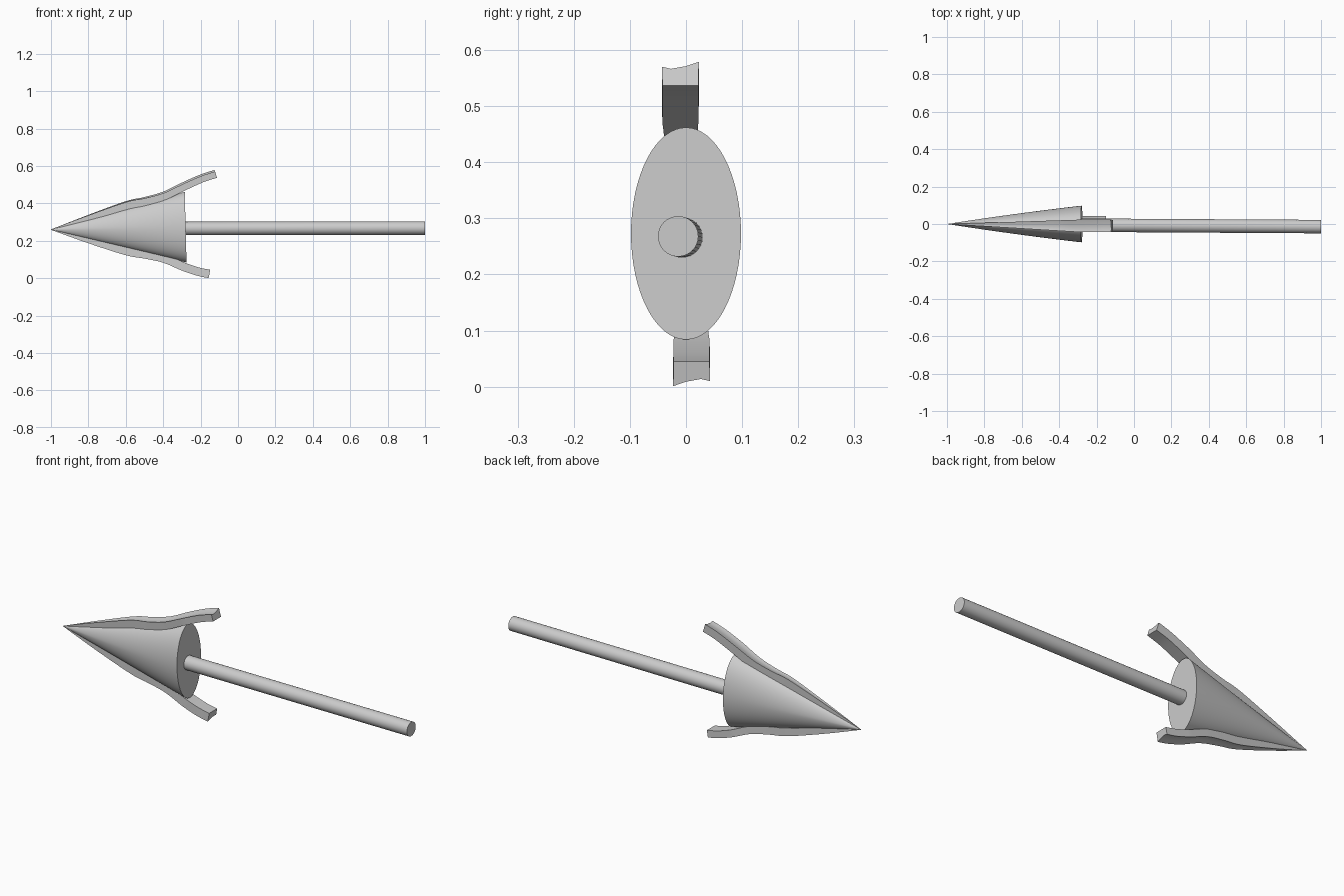
import bpy, math
from mathutils import Vector

if "Cube" in bpy.data.objects:
    bpy.data.objects.remove(bpy.data.objects["Cube"])


def make(name, verts, faces, angle=35):
    me = bpy.data.meshes.new(name)
    me.from_pydata(verts, [], faces)
    me.update()
    ob = bpy.data.objects.new(name, me)
    bpy.context.collection.objects.link(ob)
    bpy.ops.object.select_all(action='DESELECT')
    ob.select_set(True)
    bpy.context.view_layer.objects.active = ob
    bpy.ops.object.mode_set(mode='EDIT')
    bpy.ops.mesh.select_all(action='SELECT')
    bpy.ops.mesh.normals_make_consistent(inside=False)
    bpy.ops.object.mode_set(mode='OBJECT')
    bpy.ops.object.shade_smooth_by_angle(angle=math.radians(angle))
    return ob


def skin(name, rings, angle=35):
    # bridge equal-sized rings and cap both ends
    n = len(rings[0])
    verts = [p for r in rings for p in r]
    faces = [(k * n + i, k * n + (i + 1) % n, (k + 1) * n + (i + 1) % n, (k + 1) * n + i)
             for k in range(len(rings) - 1) for i in range(n)]
    faces += [tuple(range(n)), tuple(range(len(verts) - n, len(verts)))]
    return make(name, verts, faces, angle)


def smooth_path(keys, steps=6):
    # Catmull-Rom interpolation of key rows
    pts = [Vector(k) for k in keys]
    out = []
    for i in range(len(pts) - 1):
        a, b, c, d = pts[max(i - 1, 0)], pts[i], pts[i + 1], pts[min(i + 2, len(pts) - 1)]
        for s in range(steps):
            t = s / steps
            out.append(0.5 * (2 * b + (c - a) * t + (2 * a - 5 * b + 4 * c - d) * t * t
                              + (3 * b - a - 3 * c + d) * t ** 3))
    return out + [pts[-1]]


# Elliptical spear head: creased sides near the tip, oval at the base
N = 64
rings = []
for k in range(13):
    t = max(k / 12, 0.002)
    p = 1.6 + 0.4 * t
    ring = []
    for i in range(N):
        a = 2 * math.pi * i / N
        c, s = math.cos(a), math.sin(a)
        y = math.copysign(abs(c) ** (2 / p), c) * 0.098 * t * (1 + 0.15 * (1 - t))
        z = math.copysign(abs(s) ** (2 / p), s) * 0.189 * t
        ring.append((-1 + 0.72 * t - 0.025 * z * t, y, 0.26 + 0.013 * t + z))
    rings.append(ring)
skin("spear_head", rings)

# Round shaft, very slightly slanted
skin("shaft", [[(x, y + 0.036 * math.cos(2 * math.pi * i / 32),
                 z + 0.036 * math.sin(2 * math.pi * i / 32)) for i in range(32)]
               for x, y, z in ((-0.34, -0.006, 0.266), (1.0, -0.014, 0.268))])


# Curved barbs: rows are outer (x, z) and thickness
def barb(name, keys, side):
    path = smooth_path(keys)
    rings = []
    for k, (x, z, th) in enumerate(path):
        a, b = path[max(k - 1, 0)], path[min(k + 1, len(path) - 1)]
        d = Vector((b.x - a.x, b.y - a.y)).normalized()
        nx, nz = (d.y, -d.x) if side > 0 else (-d.y, d.x)
        w = min((x + 1) / 0.7, 1)
        ring = []
        for y, dip in ((-0.043, 0.009), (-0.027, 0.013), (0.0, 0.008), (0.023, 0)):
            ring.append((x + nx * dip * w, y * side * w, z + nz * dip * w))
        for y in (0.022, -0.042):
            ring.append((x + nx * th, y * side * w, z + nz * th))
        rings.append(ring)
    skin(name, rings)


barb("upper_barb", [(-1, 0.261, 0.001), (-0.8, 0.339, 0.03), (-0.6, 0.412, 0.045),
                    (-0.5, 0.434, 0.046), (-0.4, 0.463, 0.045), (-0.3, 0.511, 0.045),
                    (-0.2, 0.555, 0.044), (-0.125, 0.579, 0.044)], 1)
barb("lower_barb", [(-1, 0.259, 0.001), (-0.8, 0.187, 0.03), (-0.6, 0.123, 0.045),
                    (-0.5, 0.105, 0.046), (-0.4, 0.083, 0.045), (-0.3, 0.041, 0.045),
                    (-0.22, 0.014, 0.045), (-0.157, 0.001, 0.045)], -1)
